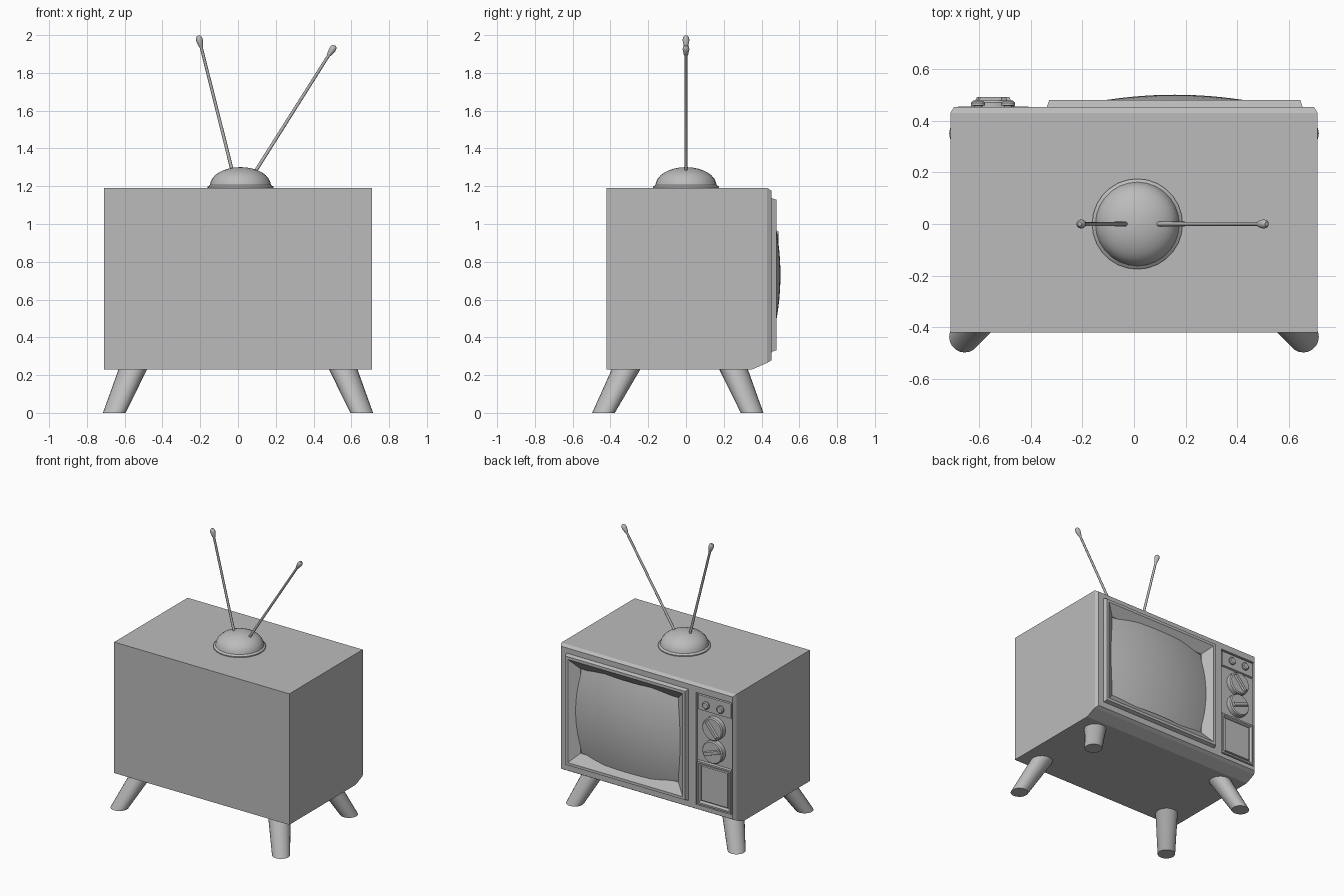
import bpy, bmesh
from math import sin, cos, pi, radians
from mathutils import Vector, Matrix

if "Cube" in bpy.data.objects:
    bpy.data.objects.remove(bpy.data.objects["Cube"])

grey = bpy.data.materials.new("plain grey")
grey.use_nodes = True
COLOUR = (0.5, 0.5, 0.5, 1)
grey.diffuse_color = COLOUR
grey.node_tree.nodes["Principled BSDF"].inputs["Base Color"].default_value = COLOUR


def loft(name, loops, caps=True, closed=False, smooth=False):
    """Skin a row of equal-length point loops."""
    bm = bmesh.new()
    rows = [[bm.verts.new(p) for p in loop] for loop in loops]
    pairs = list(zip(rows, rows[1:])) + ([(rows[-1], rows[0])] if closed else [])
    n = len(rows[0])
    for a, b in pairs:
        for i in range(n):
            j = (i + 1) % n
            bm.faces.new((a[i], a[j], b[j], b[i]))
    if caps and not closed:
        bm.faces.new(rows[0])
        bm.faces.new(rows[-1])
    bmesh.ops.recalc_face_normals(bm, faces=bm.faces)
    return finish(name, bm, smooth)


def finish(name, bm, smooth=False):
    mesh = bpy.data.meshes.new(name)
    bm.to_mesh(mesh)
    bm.free()
    mesh.materials.append(grey)
    ob = bpy.data.objects.new(name, mesh)
    bpy.context.collection.objects.link(ob)
    if smooth:
        bpy.ops.object.select_all(action='DESELECT')
        ob.select_set(True)
        bpy.context.view_layer.objects.active = ob
        bpy.ops.object.shade_smooth_by_angle(angle=radians(35))
    return ob


def rect(x0, x1, z0, z1, y, inset=0):
    x0, x1, z0, z1 = x0 + inset, x1 - inset, z0 + inset, z1 - inset
    return [(x0, y, z0), (x1, y, z0), (x1, y, z1), (x0, y, z1)]


def ring(centre, r, n):
    return [Vector(centre) + Vector((r * cos(2 * pi * i / n), r * sin(2 * pi * i / n), 0))
            for i in range(n)]


def lathe(name, profile, origin, axis, n=24):
    """Turn (radius, height) pairs about an axis."""
    ob = loft(name, [ring((0, 0, h), r, n) for r, h in profile], smooth=True)
    turn = Vector((0, 0, 1)).rotation_difference(Vector(axis)).to_matrix().to_4x4()
    ob.data.transform(Matrix.Translation(origin) @ turn)
    return ob


# Cabinet with chamfered front lip and slanted lower front edge
W = 0.71
body = loft("cabinet", [
    rect(-W, W, 0.23, 1.19, -0.42), rect(-W, W, 0.23, 1.19, 0.35),
    rect(-W, W, 0.265, 1.19, 0.43), rect(-W, W, 0.265, 1.19, 0.44, 0.006),
    rect(-W, W, 0.265, 1.19, 0.453, 0.014)])

# Pockets behind the screen and the control panel
SCREEN = (-0.34, 0.655, 0.32, 1.14)
PANEL = (-0.69, -0.40, 0.31, 1.13)
pockets = [loft("screen_pocket", [rect(*SCREEN, y, 0.03) for y in (0.39, 0.6)]),
           loft("panel_pocket", [rect(*PANEL, y) for y in (0.437, 0.6)])]
bpy.context.view_layer.objects.active = body
for cutter in pockets:
    mod = body.modifiers.new("cut", 'BOOLEAN')
    mod.object = cutter
    mod.solver = 'EXACT'
    bpy.ops.object.modifier_apply(modifier=mod.name)
    bpy.data.objects.remove(cutter)

# Screen surround: raised rim sloping inward
loft("screen_surround", [
    rect(*SCREEN, 0.445), rect(*SCREEN, 0.479, 0.012), rect(*SCREEN, 0.479, 0.032),
    rect(*SCREEN, 0.43, 0.10), rect(*SCREEN, 0.40, 0.10), rect(*SCREEN, 0.40, 0.02)],
    closed=True)

# Bulging picture tube
bm = bmesh.new()
bmesh.ops.create_grid(bm, x_segments=20, y_segments=16, size=1)
for v in bm.verts:
    u, w = v.co.x, v.co.y
    v.co = (0.158 - 0.43 * u, 0.5 - 0.053 * u * u - 0.042 * w * w, 0.73 + 0.335 * w)
finish("picture_tube", bm, smooth=True)

# Control panel: knob plate and door
loft("knob_plate", [rect(-0.685, -0.405, 1.005, 1.125, 0.43),
                    rect(-0.685, -0.405, 1.005, 1.125, 0.45, 0.006)])
DOOR = (-0.685, -0.405, 0.315, 0.635)
loft("door_frame", [rect(*DOOR, 0.43), rect(*DOOR, 0.455, 0.004), rect(*DOOR, 0.455, 0.016),
                    rect(*DOOR, 0.44, 0.024), rect(*DOOR, 0.43, 0.024)], closed=True)
loft("door", [rect(*DOOR, 0.43, 0.03), rect(*DOOR, 0.448, 0.034)])

# Small knobs
for side, x in (("left", -0.487), ("right", -0.603)):
    lathe(side + "_small_knob",
          [(0.016, 0), (0.016, 0.012), (0.027, 0.014), (0.027, 0.024), (0.02, 0.03)],
          (x, 0.445, 1.062), (0, 1, 0), 16)

# Channel dials with grip bars
for name, z, tilt in (("upper", 0.905, 50), ("lower", 0.735, -20)):
    lathe(name + "_dial", [(0.083, 0), (0.083, 0.033), (0.076, 0.041)],
          (-0.545, 0.437, z), (0, 1, 0))
    grip = loft(name + "_dial_grip", [rect(-0.07, 0.07, -0.018, 0.018, 0.47),
                                      rect(-0.07, 0.07, -0.018, 0.018, 0.491, 0.007)])
    grip.data.transform(Matrix.Translation((-0.545, 0, z))
                        @ Matrix.Rotation(radians(-tilt), 4, 'Y'))

# Splayed tapering legs
for side, s in (("left", 1), ("right", -1)):
    for end, y0, y1 in (("screen", 0.25, 0.35), ("rear", -0.315, -0.437)):
        loft(f"{end}_{side}_leg", [ring((s * 0.555, y0, 0.235), 0.076, 20),
                                   ring((s * 0.655, y1, 0), 0.06, 20)], smooth=True)

# Aerial base dome with a lip
dome = [(0.175, 0), (0.175, 0.008), (0.162, 0.018)]
dome += [(0.16 * cos(a), 0.018 + 0.094 * sin(a)) for a in (pi / 2 * i / 8.05 for i in range(1, 9))]
lathe("aerial_base", dome, (0.013, 0, 1.189), (0, 0, 1), 28)

# Rod aerials with teardrop tips
for side, foot, tip in (("right", (-0.025, 0, 1.26), (-0.21, 0, 1.997)),
                        ("left", (0.08, 0, 1.26), (0.513, 0, 1.945))):
    axis = Vector(tip) - Vector(foot)
    L = axis.length
    lathe(side + "_aerial",
          [(0.009, 0), (0.008, L - 0.065), (0.012, L - 0.055), (0.018, L - 0.025),
           (0.016, L - 0.01), (0.008, L)], foot, axis, 12)
